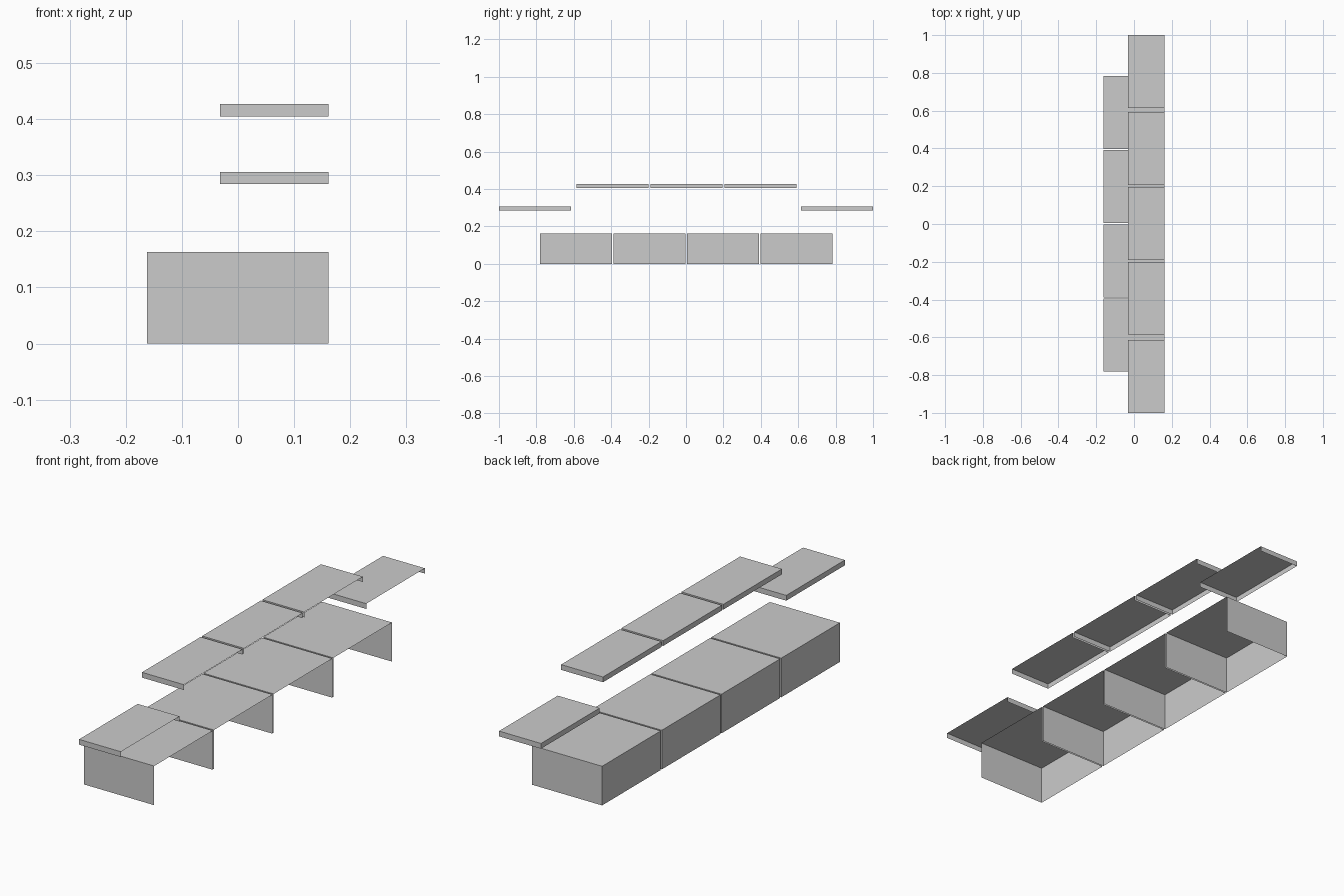
import bpy, bmesh
from mathutils import Vector

if "Cube" in bpy.data.objects:
    bpy.data.objects.remove(bpy.data.objects["Cube"])

X_BACK, X_FRONT = -0.162, 0.161   # closed side / open side of the desk
X_SHELF = -0.032                  # closed side of the shelves
WIDTH = 0.386                     # length of one unit along y
LIP = 0.022                       # height of tray lips


def open_shell(name, lo, hi, drop):
    """Thin sheet shell: a box without the sides facing the directions in drop."""
    lo, hi = Vector(lo), Vector(hi)
    bm = bmesh.new()
    bmesh.ops.create_cube(bm, size=1)
    bm.normal_update()
    gone = [f for f in bm.faces if any(f.normal.dot(Vector(d)) > 0.9 for d in drop)]
    bmesh.ops.delete(bm, geom=gone, context='FACES')
    bmesh.ops.scale(bm, vec=hi - lo, verts=bm.verts)
    bmesh.ops.translate(bm, vec=(lo + hi) / 2, verts=bm.verts)
    mesh = bpy.data.meshes.new(name)
    bm.to_mesh(mesh)
    bm.free()
    obj = bpy.data.objects.new(name, mesh)
    bpy.context.collection.objects.link(obj)
    return obj


FRONT, UP, DOWN = (1, 0, 0), (0, 0, 1), (0, 0, -1)


def tray(name, x, yc, top):
    """Flat top with a lip at the back and both ends."""
    return open_shell(name, (x, yc - WIDTH / 2, top - LIP),
                      (X_FRONT, yc + WIDTH / 2, top), (FRONT, DOWN))


# Four desk units: lipped top over back panel and end panels
for i in range(4):
    yc = 0.001 + (i - 1.5) * 0.393
    tray(f"desk_top_{i + 1}", X_BACK, yc, 0.163)
    open_shell(f"desk_panels_{i + 1}", (X_BACK, yc - WIDTH / 2, 0),
               (X_FRONT, yc + WIDTH / 2, 0.163 - LIP), (FRONT, UP, DOWN))

# Three raised shelves in the middle
for i in range(3):
    tray(f"upper_shelf_{i + 1}", X_SHELF, 0.003 + (i - 1) * 0.396, 0.427)

# Lower shelves at both ends
for side, label in ((-1, "front"), (1, "back")):
    tray(f"lower_shelf_{label}", X_SHELF, side * (1 - WIDTH / 2), 0.306)
